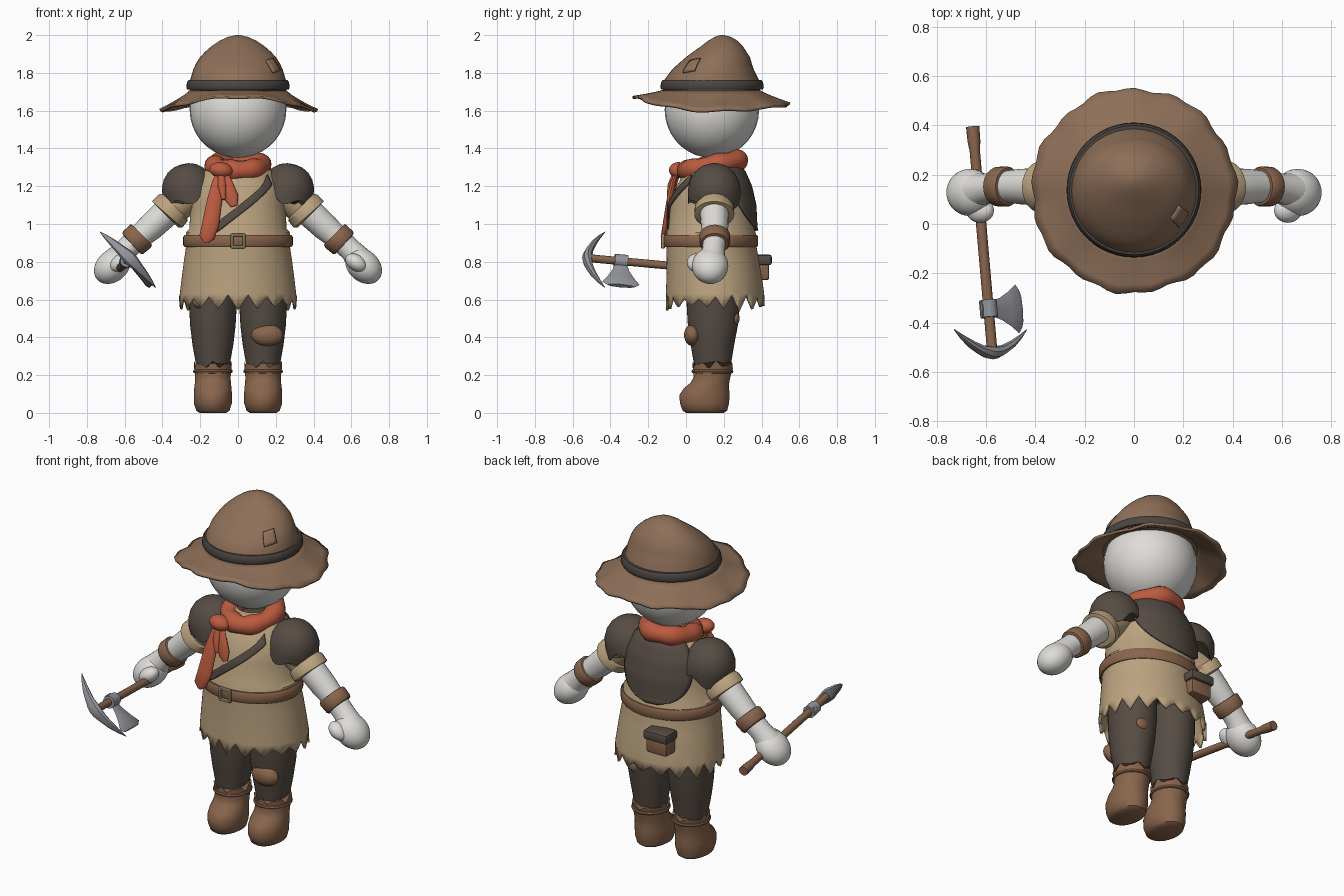
import bpy, bmesh, math, random
from mathutils import Vector, Matrix
from math import sin, cos, pi, radians

if "Cube" in bpy.data.objects:
    bpy.data.objects.remove(bpy.data.objects["Cube"])

random.seed(4)
V = Vector


def material(name, r, g, b):
    m = bpy.data.materials.new(name)
    m.diffuse_color = (r, g, b, 1)
    m.use_nodes = True
    m.node_tree.nodes["Principled BSDF"].inputs["Base Color"].default_value = m.diffuse_color
    return m


FELT = material("hat felt", .27, .16, .098)
LEATHER = material("leather", .25, .13, .072)
DARK = material("dark cloth", .092, .072, .058)
BAND = material("hat band", .07, .06, .053)
TAN = material("tan cloth", .50, .365, .215)
SKIN = material("pale skin", .73, .72, .69)
RED = material("red scarf", .50, .105, .05)
STEEL = material("steel", .29, .30, .33)
BRASS = material("dull brass", .33, .26, .15)


def finish(name, bm, mat, angle=40, thick=0, offset=-1):
    bmesh.ops.recalc_face_normals(bm, faces=bm.faces)
    me = bpy.data.meshes.new(name)
    bm.to_mesh(me)
    bm.free()
    me.materials.append(mat)
    me.polygons.foreach_set("use_smooth", [True] * len(me.polygons))
    me.set_sharp_from_angle(angle=radians(angle))
    ob = bpy.data.objects.new(name, me)
    bpy.context.collection.objects.link(ob)
    if thick:
        mod = ob.modifiers.new("thickness", "SOLIDIFY")
        mod.thickness, mod.offset = thick, offset
    return ob


def skin_rings(rings, wrap=False, cap=True):
    """Joins rings of points into a closed-around surface."""
    bm = bmesh.new()
    rows = [[bm.verts.new(p) for p in r] for r in rings]
    n = len(rows[0])
    for a, b in zip(rows, rows[1:] + rows[:1] if wrap else rows[1:]):
        for j in range(n):
            k = (j + 1) % n
            bm.faces.new((a[j], a[k], b[k], b[j]))
    if cap and not wrap:
        bm.faces.new(rows[0])
        bm.faces.new(rows[-1])
    return bm


def loft(name, prof, mat, cx=0, seg=40, warp=None, cap=True, thick=0, matrix=None):
    """prof rows: z, centre y, radius x, radius y."""
    rings = []
    for i, (z, cy, rx, ry) in enumerate(prof):
        ring = []
        for j in range(seg):
            t = 2 * pi * j / seg
            p = V((cx + rx * cos(t), cy + ry * sin(t), z))
            ring.append(warp(i, t, p) if warp else p)
        rings.append(ring)
    bm = skin_rings(rings, cap=cap)
    if matrix:
        bm.transform(matrix)
    return finish(name, bm, mat, thick=thick)


def tube(name, pts, radii, mat, ref=(0, 1, 0), squash=1, seg=16, wrap=False):
    pts, n, rings = [V(p) for p in pts], len(pts), []
    for i, (p, r) in enumerate(zip(pts, radii)):
        a = pts[(i - 1) % n] if wrap else pts[max(i - 1, 0)]
        b = pts[(i + 1) % n] if wrap else pts[min(i + 1, n - 1)]
        side = (b - a).cross(V(ref)).normalized()
        up = side.cross(b - a).normalized()
        rings.append([p + side * r * cos(2 * pi * j / seg) + up * r * squash * sin(2 * pi * j / seg)
                      for j in range(seg)])
    return finish(name, skin_rings(rings, wrap), mat)


def ellipsoid(name, c, s, mat, rot=0):
    bm = bmesh.new()
    bmesh.ops.create_uvsphere(bm, u_segments=32, v_segments=18, radius=1)
    bm.transform(Matrix.Translation(c) @ Matrix.Rotation(rot, 4, 'Y') @ Matrix.Diagonal((*s, 1)))
    return finish(name, bm, mat)


def box(name, c, s, mat, bev=.012):
    bm = bmesh.new()
    bmesh.ops.create_cube(bm, size=1)
    bm.transform(Matrix.Translation(c) @ Matrix.Diagonal((*s, 1)))
    bmesh.ops.bevel(bm, geom=bm.edges[:], offset=bev, segments=2, affect='EDGES', profile=.5)
    return finish(name, bm, mat)


def on_surface(prof, t, z, off):
    """Point at angle t and height z on a lofted profile, pushed out by off."""
    rows = sorted(prof)
    for a, b in zip(rows, rows[1:]):
        if a[0] <= z <= b[0]:
            k = (z - a[0]) / (b[0] - a[0])
            cy, rx, ry = (a[i] + (b[i] - a[i]) * k for i in (1, 2, 3))
            return V(((rx + off) * cos(t), cy + (ry + off) * sin(t), z))


def plate(name, f, mat, nu=12, nv=16, thick=.012):
    bm = bmesh.new()
    g = [[bm.verts.new(f(i / nu, j / nv)) for i in range(nu + 1)] for j in range(nv + 1)]
    for j in range(nv):
        for i in range(nu):
            bm.faces.new((g[j][i], g[j][i + 1], g[j + 1][i + 1], g[j + 1][i]))
    return finish(name, bm, mat, thick=thick, offset=0)


def zigzag(t, count, amp):
    return amp * (abs((t * count / (2 * pi)) % 1 - .5) * 2 - .5) * (1 + .4 * sin(3 * t))


# Head and hat
ellipsoid("head", (0, .137, 1.605), (.256, .25, .255), SKIN)
CROWN = [(1.69, .135, .258, .258), (1.76, .135, .254, .252), (1.82, .143, .236, .215), (1.85, .155, .222, .193),
         (1.88, .168, .203, .172), (1.91, .178, .176, .143), (1.94, .19, .142, .112), (1.97, .195, .098, .078),
         (1.99, .195, .055, .045), (2.0, .19, .012, .01)]
loft("hat_crown", CROWN, FELT)
loft("hat_band", [(1.712, .138, .25, .25), (1.712, .138, .268, .268), (1.722, .138, .274, .274),
                  (1.75, .138, .27, .27), (1.762, .138, .262, .262), (1.762, .138, .24, .24)], BAND, seg=48)


def brim_warp(i, t, p):
    k = i / 5
    s = sin(t)
    edge = 1.605 + (.075 if s < 0 else .033) * s * s
    p.z = 1.712 + (edge - 1.712) * k ** .85 + .005 * k * sin(9 * t)
    wob = 1 + k ** 3 * (.014 * sin(17 * t) + .012 * sin(7 * t + 1))
    return V((p.x * wob, .135 + (p.y - .135) * wob, p.z))


loft("hat_brim", [(1.7, .135, .25 + .033 * i, .25 + .033 * i) for i in range(6)], FELT,
     seg=72, warp=brim_warp, cap=False, thick=.014)
plate("hat_patch", lambda u, v: on_surface(CROWN, radians(-36) + (u - .5) * .3 - (v - .5) * .1,
                                           1.80 + .065 * v + .012 * (u - .5) + .006, .006), FELT, 4, 4, .009)

# Tunic with a ragged hem
TUNIC = [(.585, .155, .312, .262), (.63, .154, .308, .26), (.7, .15, .30, .254), (.8, .143, .287, .245),
         (.88, .135, .275, .238), (.955, .133, .275, .236), (.975, .133, .257, .226), (1.1, .135, .252, .218),
         (1.2, .14, .235, .19), (1.28, .145, .185, .15), (1.34, .145, .09, .09)]
loft("tunic", TUNIC, TAN, seg=108, cap=False, thick=.014,
     warp=lambda i, t, p: p + V((0, 0, zigzag(t, 18, .06) if i == 0 else 0)))
loft("belt", [(.878, .132, .25, .21), (.878, .132, .282, .244), (.888, .132, .29, .25), (.932, .132, .29, .25),
              (.942, .132, .282, .244), (.942, .132, .25, .21)], LEATHER, seg=48)
for x in (-.032, .032):
    box("buckle_side", (x, -.122, .91), (.014, .02, .076), BRASS, .004)
for z in (.878, .942):
    box("buckle_bar", (0, -.122, z), (.076, .02, .014), BRASS, .004)

# Belt pouch at the back
box("pouch", (-.11, .395, .75), (.135, .09, .095), LEATHER)
box("pouch_flap", (-.11, .40, .81), (.155, .108, .055), DARK)

# Cape panel and front sash
plate("cape_back", lambda u, v: on_surface(
    TUNIC, radians(84 + 14 * v) + (u - .5) * 2 * radians(66 - 14 * v) * max(0.02, 1 - v ** 4) ** .5,
    1.31 - .345 * v, .014), DARK, 16, 20)
plate("front_sash", lambda u, v: on_surface(
    TUNIC, radians(-42 - 80 * v), 1.235 - .28 * v + (u - .5) * .052, .01), DARK, 4, 20)

# Scarf, knot and tails
N = 32
tube("scarf", [(.122 * cos(2 * pi * i / N), .14 + .135 * sin(2 * pi * i / N),
                1.31 + .028 * sin(2 * pi * i / N)) for i in range(N)],
     [.054 + .005 * sin(i * 1.2) for i in range(N)], RED, ref=(0, 0, 1), wrap=True)
ellipsoid("scarf_knot", (-.09, -.04, 1.285), (.062, .05, .042), RED, .15)
tube("scarf_tail_long", [(-.09, -.045, 1.28), (-.105, -.065, 1.22), (-.125, -.088, 1.12), (-.145, -.105, 1.0),
                         (-.165, -.118, .93), (-.17, -.12, .90)], [.02, .032, .04, .045, .04, .012], RED, squash=.4)
tube("scarf_tail_short", [(-.08, -.045, 1.28), (-.06, -.068, 1.22), (-.035, -.085, 1.14), (-.02, -.092, 1.095)],
     [.02, .03, .038, .018], RED, squash=.45)
tube("scarf_tail_fold", [(-.09, -.05, 1.27), (-.085, -.075, 1.2), (-.075, -.09, 1.13)], [.02, .024, .012], RED)

CAP = [(-.055, 0, .142, .138), (0, 0, .143, .14), (.05, 0, .132, .13), (.09, 0, .11, .107), (.12, 0, .078, .076),
       (.136, 0, .042, .042), (.14, 0, .008, .008)]
for s, side in ((-1, "right"), (1, "left")):
    # Arms
    loft(side + "_shoulder_cape", CAP, DARK, thick=.012,
         warp=lambda i, t, p: p + V((0, 0, .022 * sin(5 * t) if i == 0 else 0)),
         matrix=Matrix.Translation((s * .262, .15, 1.18)) @ Matrix.Rotation(s * .3, 4, 'Y'))
    tube(side + "_sleeve", [(s * .2, .15, 1.2), (s * .28, .15, 1.15), (s * .335, .15, 1.095), (s * .345, .15, 1.085),
                            (s * .375, .15, 1.05), (s * .38, .15, 1.045)],
         [.1, .1, .093, .104, .106, .09], TAN, seg=24)
    tube(side + "_arm", [(s * .28, .15, 1.15), (s * .38, .15, 1.06), (s * .46, .152, .985), (s * .54, .152, .915),
                         (s * .6, .145, .86), (s * .65, .135, .80)], [.075, .076, .072, .062, .06, .075], SKIN, seg=24)
    tube(side + "_wristband", [(s * x, .152, z) for x, z in
                               ((.507, .945), (.509, .943), (.517, .935), (.555, .902), (.563, .895), (.565, .893))],
         [.055, .076, .082, .08, .074, .05], LEATHER, seg=24)
    ellipsoid(side + "_hand", (s * .665, .128, .778), (.108, .096, .083), SKIN, s * .75)
    ellipsoid(side + "_thumb", (s * .625, .055, .795), (.062, .05, .042), SKIN, s * .6)
    # Legs and boots
    loft(side + "_leg", [(.22, .14, .085, .095), (.27, .14, .092, .1), (.36, .14, .108, .115), (.46, .142, .12, .132),
                         (.58, .145, .127, .142), (.72, .145, .127, .145)], DARK, cx=s * .133)
    loft(side + "_boot", [(0, .1, .07, .1), (.012, .1, .088, .118), (.05, .098, .1, .13), (.095, .098, .101, .133),
                          (.13, .108, .099, .12), (.16, .127, .095, .102), (.19, .138, .094, .097),
                          (.255, .14, .1, .108)], LEATHER, cx=s * .133, seg=48,
         warp=lambda i, t, p: p + V((0, 0, .012 * sin(7 * t) + .008 * sin(11 * t) if i == 7 else 0)))
    tube(side + "_boot_strap", [(s * .133 + .094 * cos(2 * pi * i / N), .14 + .1 * sin(2 * pi * i / N), .22)
                                for i in range(N)], [.011] * N, LEATHER, ref=(0, 0, 1), seg=8, wrap=True)

# Cloth patches on trousers
ellipsoid("knee_patch", (.155, .035, .412), (.084, .045, .058), LEATHER)
ellipsoid("back_leg_patch", (.16, .262, .5), (.04, .022, .035), LEATHER)
ellipsoid("thigh_patch", (-.205, .035, .585), (.035, .03, .03), LEATHER)

# Pick-axe tool held in the right hand
tail, tip = V((-.655, .395, .735)), V((-.575, -.525, .82))
ax = (tip - tail).normalized()
d = V((.7, 0, -.7))
d = (d - ax * d.dot(ax)).normalized()
nrm = ax.cross(d)
tube("tool_handle", [tail, tail + ax * .06, tail + ax * .1, tip], [.027, .026, .021, .021], LEATHER, ref=(0, 0, 1))
tube("pick_head", [tip - ax * (.095 * abs(k) ** 1.7 + .002) + d * k * .208 for k in
                   (-1, -.8, -.55, -.3, -.12, 0, .12, .3, .55, .8, 1)],
     [.002, .012, .021, .027, .034, .036, .034, .027, .021, .012, .002], STEEL, ref=ax, squash=.75, seg=8)
hub = tail + ax * .745
tube("axe_socket", [hub - ax * .035, hub + ax * .035], [.036, .036], STEEL, ref=(0, 0, 1), seg=12)
tube("axe_blade", [hub + d * x for x in (-.04, .03, .07, .12, .165, .185)],
     [.033, .034, .045, .07, .1, .075], STEEL, ref=nrm, squash=.16, seg=8)
